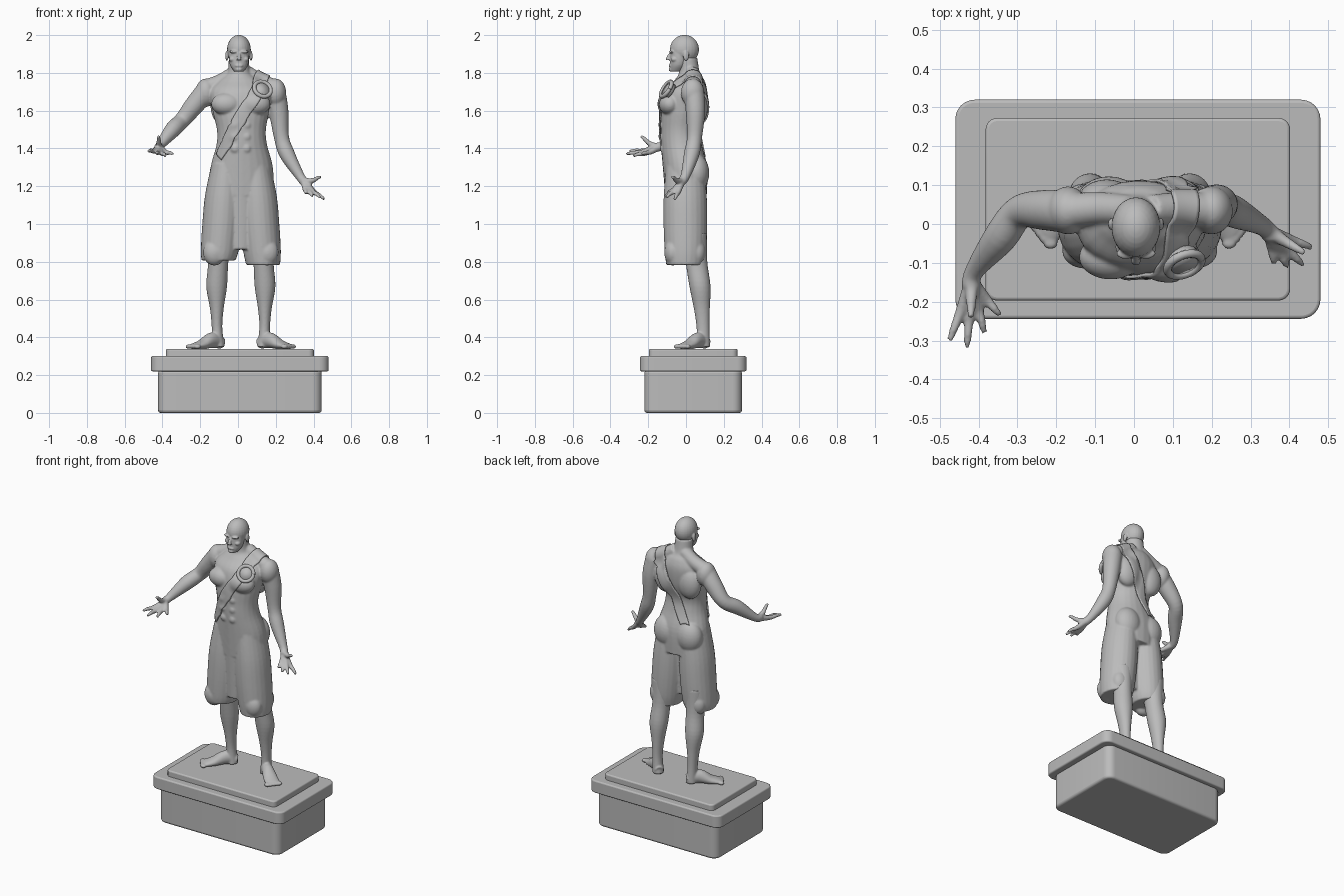
import bpy
import bmesh
import math
from mathutils import Vector, Matrix

default_cube = bpy.data.objects.get("Cube")
if default_cube:
    bpy.data.objects.remove(default_cube)

stone = bpy.data.materials.new("grey stone")
stone.use_nodes = True
stone.diffuse_color = (0.5, 0.5, 0.5, 1)
stone.node_tree.nodes["Principled BSDF"].inputs["Base Color"].default_value = stone.diffuse_color

MIDDLE = 0.015          # the body's own centre line
SIDES = (-1, 1)


def finish(name, bm):
    """Turn a bmesh into a smooth stone object."""
    mesh = bpy.data.meshes.new(name)
    bmesh.ops.recalc_face_normals(bm, faces=bm.faces)
    bm.to_mesh(mesh)
    bm.free()
    mesh.materials.append(stone)
    mesh.shade_smooth()
    obj = bpy.data.objects.new(name, mesh)
    bpy.context.collection.objects.link(obj)
    return obj


def fuse(obj, voxel, rounds):
    """Melt overlapping volumes into one sculpted surface."""
    remesh = obj.modifiers.new("fuse", 'REMESH')
    remesh.mode = 'VOXEL'
    remesh.voxel_size = voxel
    remesh.use_smooth_shade = True
    soften = obj.modifiers.new("soften", 'SMOOTH')
    soften.factor = 0.5
    soften.iterations = rounds


def spline(rows, steps=5):
    """Interpolate rows of numbers with a smooth curve."""
    padded = [rows[0], *rows, rows[-1]]
    result = []
    for group in zip(padded, padded[1:], padded[2:], padded[3:]):
        for step in range(steps):
            t = step / steps
            result.append([b + t * ((c - a) + t * ((2*a - 5*b + 4*c - d) + t * (3*b - a - 3*c + d))) / 2
                           for a, b, c, d in zip(*group)])
    return result + [list(rows[-1])]


def loft(bm, rows, level=False, sides=24):
    """Sweep an ellipse along rows of x, y, z, width radius and optional depth radius."""
    rows = spline(rows)
    centres = [Vector(row[:3]) for row in rows]
    run = centres[-1] - centres[0]
    thinnest = min(range(3), key=lambda axis: abs(run[axis]))
    reference = Matrix.Identity(3)[thinnest]
    rings = []
    for i, (row, centre) in enumerate(zip(rows, centres)):
        tangent = centres[min(i + 1, len(rows) - 1)] - centres[max(i - 1, 0)]
        across = Vector((1, 0, 0)) if level else tangent.cross(reference).normalized()
        deep = Vector((0, 1, 0)) if level else across.cross(tangent).normalized()
        ring = []
        for k in range(sides):
            angle = math.tau * k / sides
            ring.append(bm.verts.new(centre + across * row[3] * math.cos(angle)
                                     + deep * row[-1] * math.sin(angle)))
        rings.append(ring)
    for low, high in zip(rings, rings[1:]):
        for k in range(sides):
            n = (k + 1) % sides
            bm.faces.new((low[k], low[n], high[n], high[k]))
    bm.faces.new(rings[0])
    bm.faces.new(rings[-1][::-1])


def ball(bm, centre, radii):
    """Add an ellipsoid muscle or feature."""
    matrix = Matrix.Translation(centre) @ Matrix.Diagonal((*radii, 1))
    bmesh.ops.create_uvsphere(bm, u_segments=24, v_segments=16, radius=1, matrix=matrix)


def hand(bm, wrist, tips):
    """Fan the fingers out from the wrist; their roots form the palm."""
    wrist = Vector(wrist)
    for tip in map(Vector, tips):
        knuckle = wrist.lerp(tip, 0.5) + Vector((0, 0, -0.008))
        loft(bm, [(*wrist, 0.02), (*knuckle, 0.014), (*wrist.lerp(tip, 0.8), 0.011), (*tip, 0.008)], sides=12)


# Plinth: body, overhanging slab and raised top plate
def plinth_block(name, half_x, half_y, bottom, top, corner, edge):
    bm = bmesh.new()
    matrix = Matrix.Translation((0.01, 0.038, (bottom + top) / 2)) @ Matrix.Diagonal(
        (half_x * 2, half_y * 2, top - bottom, 1))
    bmesh.ops.create_cube(bm, size=1, matrix=matrix)
    uprights = [e for e in bm.edges if abs(e.verts[0].co.z - e.verts[1].co.z) > 0.01]
    bmesh.ops.bevel(bm, geom=uprights, offset=corner, segments=6, profile=0.5, affect='EDGES')
    obj = finish(name, bm)
    bevel = obj.modifiers.new("soft edge", 'BEVEL')
    bevel.width = edge
    bevel.segments = 3
    bpy.ops.object.select_all(action='DESELECT')
    obj.select_set(True)
    bpy.context.view_layer.objects.active = obj
    bpy.ops.object.shade_smooth_by_angle(angle=math.radians(35))


plinth_block("plinth_body", 0.433, 0.258, 0, 0.225, 0.05, 0.014)
plinth_block("plinth_slab", 0.47, 0.282, 0.22, 0.3, 0.05, 0.008)
plinth_block("plinth_top", 0.392, 0.235, 0.29, 0.338, 0.03, 0.008)

# Torso and neck
body = bmesh.new()
loft(body, [(0.02, 0, 1.15, 0.17, 0.11), (0.02, -0.005, 1.3, 0.165, 0.118),
            (0.02, -0.025, 1.42, 0.134, 0.108), (0.018, -0.03, 1.5, 0.13, 0.104),
            (0.015, -0.015, 1.6, 0.15, 0.118), (0.013, 0, 1.7, 0.16, 0.112),
            (0.01, 0.018, 1.76, 0.11, 0.08), (0.005, 0.018, 1.8, 0.062, 0.056),
            (0.005, 0.01, 1.88, 0.054, 0.05)], level=True)
for side in SIDES:
    def at(dx, y, z):
        return (MIDDLE + side * dx, y, z)
    loft(body, [(*at(0.03, 0.035, 1.8), 0.04), (*at(0.1, 0.04, 1.755), 0.042), (*at(0.17, 0.035, 1.725), 0.045)])
    ball(body, at(0.185, 0.035, 1.695), (0.055, 0.062, 0.075))      # shoulder
    ball(body, at(0.075, -0.085, 1.635), (0.082, 0.058, 0.06))      # chest
    ball(body, at(0.085, 0.06, 1.62), (0.075, 0.055, 0.1))          # back
    for row in range(3):
        ball(body, at(0.03, -0.1, 1.4 + row * 0.062), (0.032, 0.038, 0.034))
    # Wrap: rounded seat and a draped lobe round each thigh
    ball(body, at(0.08, 0.055, 1.27), (0.085, 0.068, 0.1))
    loft(body, [(*at(0.075, -0.005, 1.32), 0.08, 0.1), (*at(0.09, -0.004, 1.15), 0.1, 0.114),
                (*at(0.1, -0.003, 1), 0.104, 0.116), (*at(0.112, -0.003, 0.86), 0.1, 0.11),
                (*at(0.118, -0.005, 0.795 - side * 0.012), 0.09, 0.1)], level=True)
    ball(body, at(0.14, -0.07, 0.85), (0.06, 0.045, 0.07))
    ball(body, at(0.14, 0.06, 0.85), (0.055, 0.045, 0.07))
loft(body, [(MIDDLE, -0.02, 1.3, 0.1, 0.1), (MIDDLE, -0.025, 1.05, 0.09, 0.078),
            (MIDDLE, -0.025, 0.865, 0.07, 0.065)], level=True)

# Arms, both opened outward with the palms up
loft(body, [(-0.165, 0.03, 1.71, 0.055), (-0.23, 0.036, 1.63, 0.052), (-0.295, 0.03, 1.55, 0.043),
            (-0.345, -0.035, 1.5, 0.043), (-0.41, -0.12, 1.42, 0.025), (-0.42, -0.16, 1.405, 0.025)])
loft(body, [(0.195, 0.04, 1.71, 0.055), (0.215, 0.05, 1.6, 0.052), (0.23, 0.045, 1.46, 0.04),
            (0.26, 0.03, 1.37, 0.041), (0.33, -0.005, 1.25, 0.025), (0.355, -0.03, 1.22, 0.025)])
hand(body, (-0.418, -0.15, 1.405), [(-0.475, -0.3, 1.385), (-0.43, -0.318, 1.37), (-0.385, -0.28, 1.36),
                                    (-0.345, -0.235, 1.37), (-0.42, -0.24, 1.465)])
hand(body, (0.35, -0.022, 1.225), [(0.458, -0.06, 1.13), (0.435, -0.105, 1.14), (0.395, -0.11, 1.145),
                                   (0.36, -0.1, 1.16), (0.44, -0.075, 1.25)])
figure = finish("torso_arms_and_wrap", body)
fuse(figure, 0.006, 5)

# Legs and bare, turned-out feet
legs = bmesh.new()
for side in SIDES:
    def at(dx, y, z):
        return (MIDDLE + side * dx, y, z)
    loft(legs, [(*at(0.118, 0.04, 0.95), 0.07, 0.07), (*at(0.12, 0.055, 0.8), 0.054, 0.058),
                (*at(0.128, 0.074, 0.67), 0.055, 0.056), (*at(0.127, 0.084, 0.55), 0.036, 0.042),
                (*at(0.126, 0.09, 0.45), 0.028, 0.034), (*at(0.12, 0.092, 0.35), 0.034, 0.036)], level=True)
    loft(legs, [(*at(0.1, 0.11, 0.368), 0.028, 0.03), (*at(0.15, 0.065, 0.385), 0.034, 0.042),
                (*at(0.205, 0.02, 0.362), 0.043, 0.026), (*at(0.25, -0.017, 0.352), 0.044, 0.014)])
    for toe in range(-2, 3):
        ball(legs, at(0.252 + toe * 0.011, -0.02 + toe * 0.014, 0.351), (0.019, 0.017, 0.012))
fuse(finish("legs", legs), 0.005, 4)

# Head with brow, nose, lips, cheeks and ears
head = bmesh.new()
ball(head, (0.005, -0.008, 1.924), (0.063, 0.077, 0.077))
loft(head, [(0.005, -0.03, 1.93, 0.054, 0.052), (0.005, -0.035, 1.88, 0.054, 0.05),
            (0.005, -0.04, 1.84, 0.047, 0.046), (0.005, -0.052, 1.808, 0.026, 0.033)], level=True)
loft(head, [(0.005, -0.08, 1.905, 0.008), (0.005, -0.093, 1.882, 0.01), (0.005, -0.094, 1.868, 0.014)], sides=12)
ball(head, (0.005, -0.082, 1.838), (0.022, 0.01, 0.009))
ball(head, (0.005, -0.078, 1.818), (0.018, 0.014, 0.012))
for side in SIDES:
    ball(head, (0.005 + side * 0.026, -0.076, 1.912), (0.025, 0.014, 0.008))
    ball(head, (0.005 + side * 0.035, -0.06, 1.872), (0.018, 0.02, 0.014))
    ball(head, (0.005 + side * 0.064, 0, 1.89), (0.008, 0.016, 0.027))
fuse(finish("head", head), 0.004, 3)

# Sash over the left shoulder, laid onto the body
route = [Vector(p) for p in spline([
    (-0.12, -0.1, 1.36), (-0.05, -0.15, 1.47), (0.03, -0.15, 1.59), (0.1, -0.12, 1.7), (0.125, -0.03, 1.78),
    (0.13, 0.06, 1.78), (0.115, 0.13, 1.7), (0.06, 0.13, 1.58), (-0.01, 0.11, 1.46), (-0.06, 0.1, 1.37)], 8)]
sash = bmesh.new()
strips = []
for i, point in enumerate(route):
    tangent = route[min(i + 1, len(route) - 1)] - route[max(i - 1, 0)]
    across = tangent.cross(point - Vector((0.02, -0.01, 1.55))).normalized()
    strips.append([sash.verts.new(point + across * offset * 0.009) for offset in range(-4, 5)])
for low, high in zip(strips, strips[1:]):
    for k in range(len(low) - 1):
        sash.faces.new((low[k], low[k + 1], high[k + 1], high[k]))
sash = finish("sash", sash)
cling = sash.modifiers.new("cling", 'SHRINKWRAP')
cling.target = figure
cling.wrap_mode = 'ABOVE_SURFACE'
cling.offset = 0.005
cloth = sash.modifiers.new("thickness", 'SOLIDIFY')
cloth.thickness = 0.008
cloth.offset = 0

# Round brooch on the chest: a flat disc with a raised rim
placing = Matrix.Translation((0.126, -0.095, 1.708)) @ Vector((0.3, -0.75, 0.5)).to_track_quat('Z', 'Y').to_matrix().to_4x4()
brooch = bmesh.new()
bmesh.ops.create_cone(brooch, cap_ends=True, segments=32, radius1=0.045, radius2=0.04, depth=0.03, matrix=placing)
rim = [(math.cos(a) * 0.046, math.sin(a) * 0.046, 0.012) for a in (math.tau * k / 32 for k in range(33))]
loft(brooch, [(*(placing @ Vector(p)), 0.011) for p in rim], sides=10)
finish("brooch", brooch)
